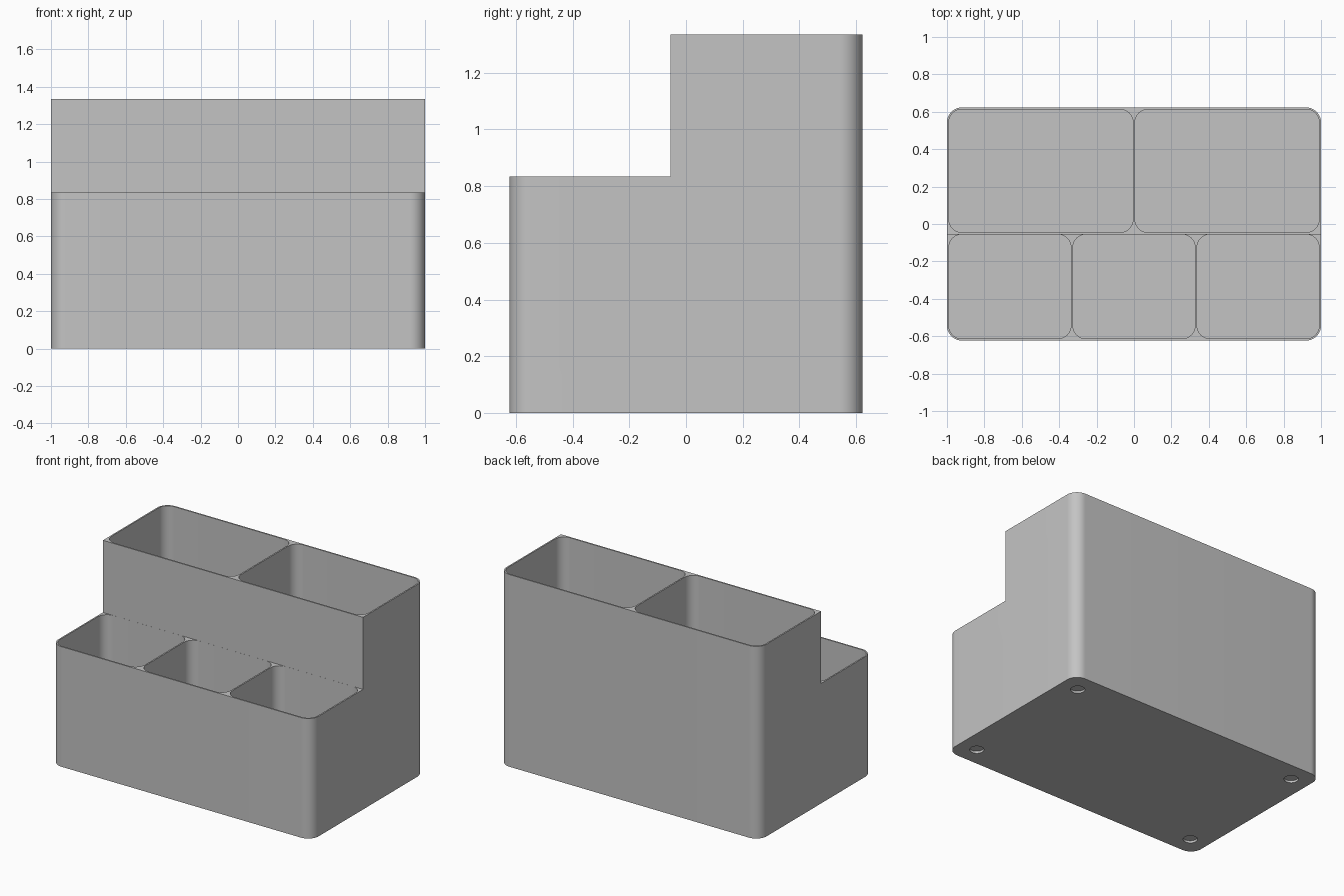
import bpy
import bmesh
from math import cos, sin, pi

default = bpy.data.objects.get("Cube")
if default:
    bpy.data.objects.remove(default, do_unlink=True)

HALF_X, HALF_Y = 1.0, 0.623
TALL, LOW = 1.335, 0.834
STEP_Y = -0.055
WALL, FLOOR = 0.01, 0.025
ROUND = 0.08


def rounded_outline(x0, x1, y0, y1, r, steps=16):
    """Counter-clockwise outline of a rectangle with round corners."""
    centres = [(x1 - r, y1 - r), (x0 + r, y1 - r), (x0 + r, y0 + r), (x1 - r, y0 + r)]
    return [(cx + r * cos((q + i / steps) * pi / 2),
             cy + r * sin((q + i / steps) * pi / 2))
            for q, (cx, cy) in enumerate(centres) for i in range(steps + 1)]


def add_prism(bm, outline, z0, z1):
    bottom = [bm.verts.new((x, y, z0)) for x, y in outline]
    top = [bm.verts.new((x, y, z1)) for x, y in outline]
    bm.faces.new(bottom[::-1])
    bm.faces.new(top)
    n = len(outline)
    for i in range(n):
        j = (i + 1) % n
        bm.faces.new((bottom[i], bottom[j], top[j], top[i]))


def make_object(name, prisms):
    bm = bmesh.new()
    for outline, z0, z1 in prisms:
        add_prism(bm, outline, z0, z1)
    mesh = bpy.data.meshes.new(name)
    bm.to_mesh(mesh)
    bm.free()
    obj = bpy.data.objects.new(name, mesh)
    bpy.context.collection.objects.link(obj)
    return obj


def cut(target, name, prisms):
    cutter = make_object(name, prisms)
    cutter.hide_render = True
    mod = target.modifiers.new(name, 'BOOLEAN')
    mod.operation = 'DIFFERENCE'
    mod.solver = 'EXACT'
    mod.object = cutter
    bpy.context.view_layer.objects.active = target
    bpy.ops.object.modifier_apply(modifier=name)
    bpy.data.objects.remove(cutter, do_unlink=True)


def pocket_row(count, y0, y1, top):
    """Equal pockets side by side with thin dividers."""
    width = (2 * HALF_X - WALL) / count
    row = []
    for i in range(count):
        x0 = -HALF_X + WALL + i * width
        row.append((rounded_outline(x0, x0 + width - WALL, y0, y1, ROUND - WALL),
                    FLOOR, top + 0.1))
    return row


# Solid body with round upright corners
body = make_object("organizer_body", [
    (rounded_outline(-HALF_X, HALF_X, -HALF_Y, HALF_Y, ROUND), 0, TALL)])

# Lower front half
cut(body, "step_cutter", [
    ([(-2, -2), (2, -2), (2, STEP_Y), (-2, STEP_Y)], LOW, 2)])

# Two tall back pockets and three low front pockets
cut(body, "back_pockets", pocket_row(2, STEP_Y + WALL, HALF_Y - WALL, TALL))
cut(body, "front_pockets", pocket_row(3, -HALF_Y + WALL, STEP_Y - 0.0005, LOW))

# Shallow round recesses under the four corners
foot = 0.045
cut(body, "foot_recesses", [
    (rounded_outline(x - foot, x + foot, y - foot, y + foot, foot * 0.999, 8), -0.1, 0.015)
    for x in (-0.87, 0.87) for y in (-0.49, 0.49)])

# Plain grey plastic
grey = bpy.data.materials.new("grey_plastic")
grey.use_nodes = True
colour = (0.55, 0.55, 0.55, 1)
grey.diffuse_color = colour
grey.node_tree.nodes["Principled BSDF"].inputs["Base Color"].default_value = colour
body.data.materials.clear()
body.data.materials.append(grey)
for face in body.data.polygons:
    face.material_index = 0

bpy.ops.object.select_all(action='DESELECT')
body.select_set(True)
bpy.context.view_layer.objects.active = body
bpy.ops.object.shade_smooth_by_angle(angle=pi / 6)
